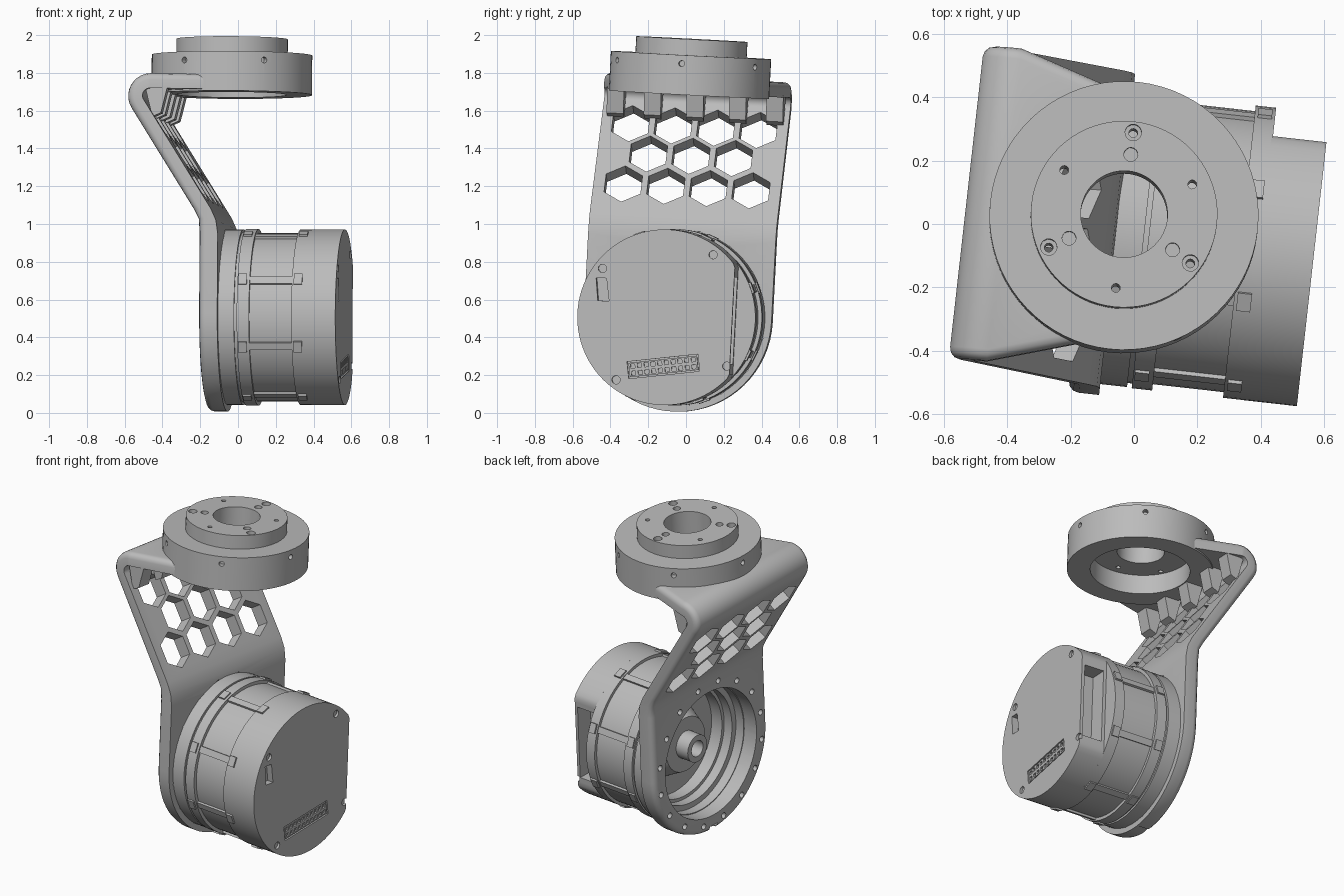
import bpy, bmesh
from math import sin, cos, pi, radians
from mathutils import Matrix, Vector

cube = bpy.data.objects.get("Cube")
if cube:
    bpy.data.objects.remove(cube, do_unlink=True)

# Whole assembly is slightly turned and tilted
FRAME = (Matrix.Translation((0, -0.05, 0.506)) @ Matrix.Rotation(radians(-6.4), 4, 'Z')
         @ Matrix.Rotation(radians(-3), 4, 'X'))


def axes(x, y, z, origin=(0, 0, 0)):
    m = Matrix((x, y, z)).transposed().to_4x4()
    m.translation = origin
    return m


UP = Matrix.Identity(4)
MOTOR = axes((0, 1, 0), (0, 0, 1), (1, 0, 0))       # extrude along the motor axis
SIDE = axes((1, 0, 0), (0, 0, 1), (0, -1, 0))       # extrude across the bracket

grey = bpy.data.materials.new("machined grey")
grey.use_nodes = True
grey.diffuse_color = (0.5, 0.5, 0.5, 1)
grey.node_tree.nodes["Principled BSDF"].inputs["Base Color"].default_value = (0.5, 0.5, 0.5, 1)
parts = []


def finish(bm, name):
    bmesh.ops.recalc_face_normals(bm, faces=bm.faces)
    mesh = bpy.data.meshes.new(name)
    bm.to_mesh(mesh)
    bm.free()
    mesh.materials.append(grey)
    ob = bpy.data.objects.new(name, mesh)
    bpy.context.scene.collection.objects.link(ob)
    ob.matrix_world = FRAME
    parts.append(ob)
    return ob


def ngon(n, r, centre=(0, 0)):
    return [(centre[0] + r * cos(2 * pi * i / n), centre[1] + r * sin(2 * pi * i / n))
            for i in range(n)]


def rect(x0, x1, y0, y1):
    return [(x0, y0), (x1, y0), (x1, y1), (x0, y1)]


def polar(r, deg):
    return r * cos(radians(deg)), r * sin(radians(deg))


def prism(bm, pts, z0, z1, m=UP):
    lo, hi = [[bm.verts.new(m @ Vector((x, y, z))) for x, y in pts] for z in (z0, z1)]
    bm.faces.new(lo[::-1])
    bm.faces.new(hi)
    for i in range(len(pts)):
        j = (i + 1) % len(pts)
        bm.faces.new((lo[i], lo[j], hi[j], hi[i]))


def lathe(name, profile, m, closed):
    bm = bmesh.new()
    vs = [bm.verts.new((r, 0, z)) for z, r in profile]
    es = [bm.edges.new(p) for p in zip(vs, vs[1:])]
    if closed:
        es.append(bm.edges.new((vs[-1], vs[0])))
    bmesh.ops.spin(bm, geom=vs + es, cent=(0, 0, 0), axis=(0, 0, 1), angle=2 * pi,
                   steps=72, use_duplicate=False)
    bmesh.ops.remove_doubles(bm, verts=bm.verts, dist=0.0002)
    bmesh.ops.transform(bm, matrix=m, verts=bm.verts)
    return finish(bm, name)


def cut(target, bm):
    cutter = finish(bm, "cutter")
    cutter.hide_render = True
    mod = target.modifiers.new("cut", 'BOOLEAN')
    mod.operation, mod.solver, mod.object, mod.use_self = 'DIFFERENCE', 'EXACT', cutter, True
    bpy.context.view_layer.update()
    dg = bpy.context.evaluated_depsgraph_get()
    target.data = bpy.data.meshes.new_from_object(target.evaluated_get(dg))
    target.modifiers.clear()
    parts.remove(cutter)
    bpy.data.objects.remove(cutter, do_unlink=True)


# Bracket: lofted from stations (outer point, inner point, half width, rim angle)
R, B = 0.5, 0.035
stations = []
for i in range(17):
    t = radians(4 + 86 * i / 16)
    w = -R * cos(t)
    stations.append(((-0.155, w), (-0.055, w), R * sin(t), t))
bend = [((-0.155, 0.43), (-0.055, 0.42)), ((-0.16, 0.5), (-0.065, 0.49)),
        ((-0.186, 0.55), (-0.092, 0.55))]
stations += [(o, i, R, pi / 2) for o, i in bend]
corner = Vector((-0.42, 1.15))
for k in range(11):
    d = Vector(polar(1, 212 - 12.2 * k))
    stations.append((corner + 0.12 * d, corner + 0.04 * d, 0.497, pi / 2))
for u, h in ((-0.14, 0.41), (-0.02, 0.41)):
    stations.append(((u, 1.27), (u, 1.19), h, pi / 2))

bm = bmesh.new()
rings = []
for o, i, h, t in stations:
    o, i = Vector(o), Vector(i)
    thick = (o - i).length
    half = [(i, h)]
    for k in range(4):
        a = k * pi / 6
        d = B * (1 - cos(a))
        p = i.lerp(o, 1 - B / thick * (1 - sin(a))) + Vector((0, d * cos(t)))
        half.append((p, h - d * sin(t)))
    ring = [(p.x, v, p.y) for p, v in half] + [(p.x, -v, p.y) for p, v in half[::-1]]
    rings.append([bm.verts.new(c) for c in ring])
for a, b in zip(rings, rings[1:]):
    for k in range(len(a)):
        n = (k + 1) % len(a)
        bm.faces.new((a[k], a[n], b[n], b[k]))
bm.faces.new(rings[0])
bm.faces.new(rings[-1])
bracket = finish(bm, "bracket")

# Bracket openings: motor bore, screw circle, flange recess, honeycomb
bm = bmesh.new()
prism(bm, ngon(72, 0.4), -0.3, 0.1, MOTOR)
for k in range(16):
    prism(bm, ngon(12, 0.018, polar(0.45, 11 + 22.5 * k)), -0.3, 0.0, MOTOR)
prism(bm, ngon(64, 0.35, (-0.04, 0)), 1.1, 1.4)
for w, count in ((0.985, 4), (0.83, 3), (0.665, 4)):
    u = -0.13 - 0.625 * (w - 0.522)
    for k in range(count):
        v = (k - (count - 1) / 2) * 0.227
        m = axes((-0.53, 0, 0.848), (0, 1, 0), (-0.848, 0, -0.53), (u, v, w))
        prism(bm, ngon(6, 0.112), -0.12, 0.12, m)
cut(bracket, bm)

# Stiffening gussets in the upper bend
bm = bmesh.new()
for v in (-0.425, -0.227, 0, 0.227, 0.425):
    prism(bm, [(-0.41, 1.04), (-0.365, 1.06), (-0.33, 1.2), (-0.45, 1.2)],
          v - 0.045, v + 0.045, SIDE)
finish(bm, "bend_gussets")

# Round top flange with raised boss and recessed underside
HUB = Matrix.Translation((-0.04, 0, 0))
flange = lathe("top_flange", [(1.475, 0.137), (1.475, 0.295), (1.39, 0.295), (1.39, 0.425),
                              (1.18, 0.425), (1.18, 0.29), (1.3, 0.29), (1.3, 0.137)], HUB, True)
bm = bmesh.new()
for a in (90, 210, 330):
    prism(bm, ngon(16, 0.026, polar(0.26, a)), 1.44, 1.5, HUB)
    prism(bm, ngon(12, 0.014, polar(0.26, a)), 1.2, 1.46, HUB)
    prism(bm, ngon(16, 0.022, polar(0.19, a)), 1.45, 1.5, HUB)
    prism(bm, ngon(12, 0.014, polar(0.235, a + 60)), 1.2, 1.5, HUB)
for k in range(6):
    m = HUB @ Matrix.Rotation(k * pi / 3, 4, 'Z') @ Matrix.Translation((0, 0, 1.345)) @ MOTOR
    prism(bm, ngon(12, 0.016), 0.39, 0.45, m)
cut(flange, bm)

# Motor housing, hollow towards the bracket with a central hub
lathe("motor_housing", [
    (0.4, 0), (0.4, 0.465), (0.335, 0.465), (0.335, 0.447), (0.11, 0.447), (0.11, 0.467),
    (0.045, 0.467), (0.045, 0.452), (0.03, 0.452), (0.03, 0.465), (-0.06, 0.465),
    (-0.06, 0.395), (0, 0.395), (0, 0.36), (0.06, 0.36), (0.06, 0.34), (0.14, 0.34),
    (0.14, 0.22), (0.04, 0.17), (0.04, 0.085), (-0.05, 0.085), (-0.05, 0.05),
    (0.1, 0.05), (0.1, 0)], MOTOR, False)

# Ribs and lugs around the housing
bm = bmesh.new()
for k in range(8):
    m = MOTOR @ Matrix.Rotation(radians(22.5 + 45 * k), 4, 'Z')
    prism(bm, rect(0.43, 0.46, -0.02, 0.02), 0.1, 0.34, m)
    for z in (0.05, 0.345):
        prism(bm, rect(0.44, 0.475, -0.03, 0.03), z, z + 0.045, m)
finish(bm, "housing_ribs")

# End cap with one flat side
bm = bmesh.new()
prism(bm, [(min(v, 0.36), w) for v, w in ngon(96, 0.465)], 0.395, 0.57, MOTOR)
cap = finish(bm, "end_cap")

# Cap openings: side window, screw holes, slot, connector recess
PLUG = MOTOR @ Matrix.Translation((0.007, -0.26, 0)) @ Matrix.Rotation(radians(9), 4, 'Z')
bm = bmesh.new()
prism(bm, rect(0.25, 0.5, -0.23, 0.23), 0.42, 0.55, MOTOR)
for k in range(4):
    prism(bm, ngon(16, 0.022, polar(0.42, 55 + 90 * k)), 0.555, 0.6, MOTOR)
prism(bm, [(-0.375, 0.19), (-0.32, 0.19), (-0.3, 0.07), (-0.36, 0.07)], 0.53, 0.6, MOTOR)
prism(bm, rect(-0.19, 0.19, -0.045, 0.045), 0.555, 0.6, PLUG)
cut(cap, bm)

# Connector block and its two rows of sockets
bm = bmesh.new()
prism(bm, rect(-0.183, 0.183, -0.038, 0.038), 0.55, 0.568, PLUG)
plug = finish(bm, "connector")
bm = bmesh.new()
for k in range(10):
    for y in (-0.019, 0.019):
        x = (k - 4.5) * 0.036
        prism(bm, rect(x - 0.011, x + 0.011, y - 0.011, y + 0.011), 0.557, 0.6, PLUG)
cut(plug, bm)

# Smooth shading with crisp edges
bpy.ops.object.select_all(action='DESELECT')
for ob in parts:
    ob.select_set(True)
bpy.context.view_layer.objects.active = parts[0]
bpy.ops.object.shade_smooth_by_angle(angle=radians(32))
